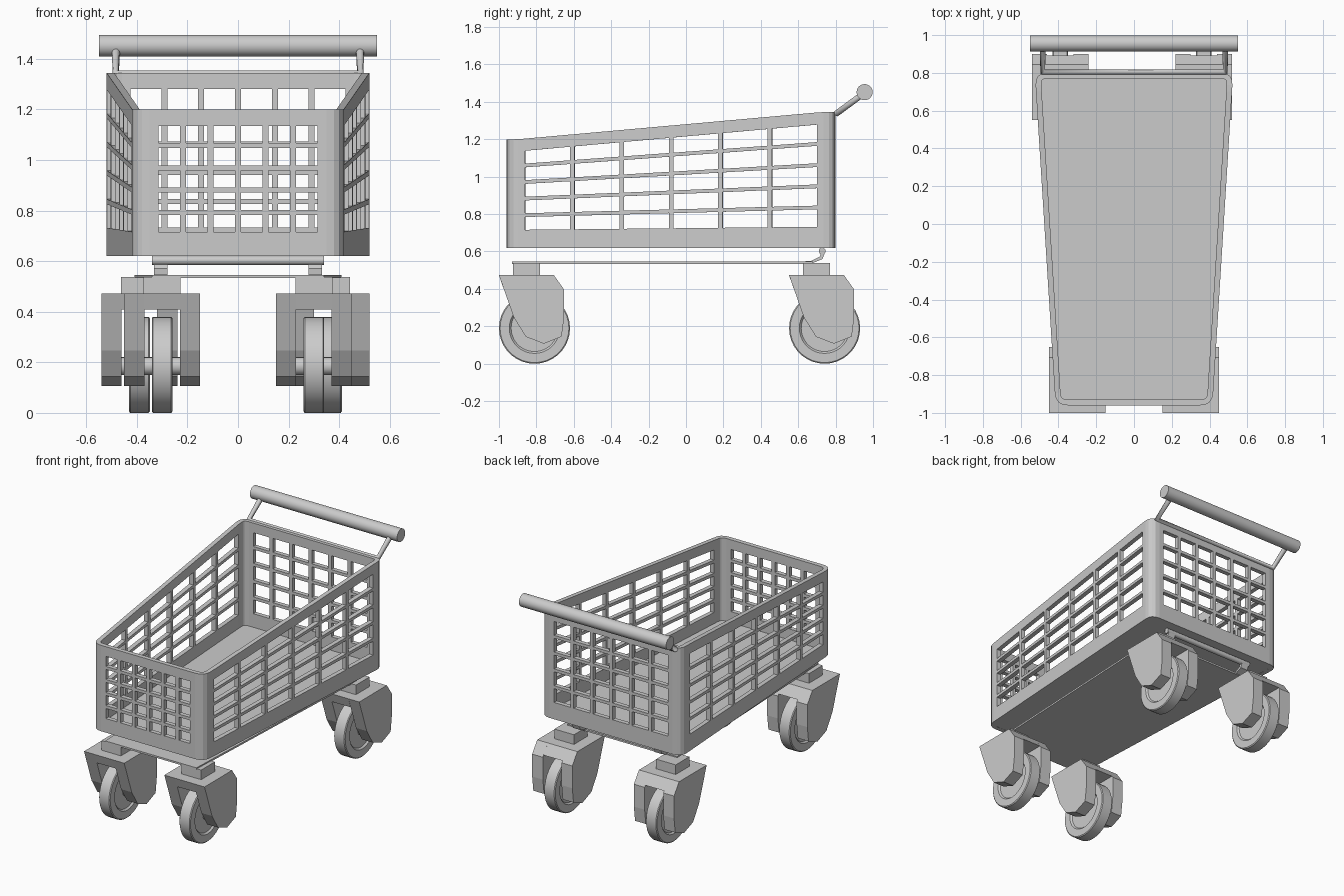
import bpy, bmesh, math
from mathutils import Vector

if "Cube" in bpy.data.objects:
    bpy.data.objects.remove(bpy.data.objects["Cube"])


def finish(name, bm, smooth=False):
    bmesh.ops.recalc_face_normals(bm, faces=bm.faces)
    me = bpy.data.meshes.new(name)
    bm.to_mesh(me)
    bm.free()
    ob = bpy.data.objects.new(name, me)
    bpy.context.collection.objects.link(ob)
    if smooth:
        bpy.ops.object.select_all(action='DESELECT')
        ob.select_set(True)
        bpy.context.view_layer.objects.active = ob
        bpy.ops.object.shade_smooth_by_angle(angle=math.radians(35))
    return ob


def prism(bm, pts, offset):
    """Closed prism: polygon of 3D points extruded by an offset."""
    off = Vector(offset)
    a = [bm.verts.new(p) for p in pts]
    b = [bm.verts.new(Vector(p) + off) for p in pts]
    bm.faces.new(a)
    bm.faces.new(b[::-1])
    for i in range(len(a)):
        j = (i + 1) % len(a)
        bm.faces.new((a[i], b[i], b[j], a[j]))


def side_prism(bm, profile, x0, x1):
    prism(bm, [(x0, y, z) for y, z in profile], (x1 - x0, 0, 0))


def box(bm, x0, x1, y0, y1, z0, z1):
    side_prism(bm, [(y0, z0), (y1, z0), (y1, z1), (y0, z1)], x0, x1)


def lathe_x(name, profile, cx, cy, cz, segs=36):
    """Revolve (x, radius) points about an axis along x."""
    bm = bmesh.new()
    rings = [[bm.verts.new((cx + x, cy + r * math.cos(2 * math.pi * i / segs),
                            cz + r * math.sin(2 * math.pi * i / segs)))
              for i in range(segs)] for x, r in profile]
    for a, b in zip(rings, rings[1:]):
        for i in range(segs):
            j = (i + 1) % segs
            bm.faces.new((a[i], a[j], b[j], b[i]))
    bm.faces.new(rings[0])
    bm.faces.new(rings[-1])
    return finish(name, bm, True)


def tube(name, pts, r):
    cu = bpy.data.curves.new(name, 'CURVE')
    cu.dimensions = '3D'
    cu.bevel_depth = r
    cu.bevel_resolution = 3
    cu.use_fill_caps = True
    sp = cu.splines.new('POLY')
    sp.points.add(len(pts) - 1)
    for p, co in zip(sp.points, pts):
        p.co = (*co, 1)
    ob = bpy.data.objects.new(name, cu)
    bpy.context.collection.objects.link(ob)


def top_z(y):
    return 1.2 + 0.145 * min(1, max(0, (y + 0.9) / 1.62))


def sill_z(y):
    return 0.715 + 0.018 * (y + 0.96) / 1.76


def split(length, n, bar):
    """Edges of n openings separated by bars."""
    w = (length - (n - 1) * bar) / n
    return [e for i in range(n) for e in (i * (w + bar), i * (w + bar) + w)]


# Basket walls: perimeter stations, with grid cells left open
corners = [Vector(p) for p in ((-0.415, -0.96), (0.415, -0.96), (0.525, 0.8), (-0.525, 0.8))]
CUT, MARGIN, ROWS, COLS, BAR = 0.065, 0.1, 5, 6, 0.024
stations, open_col = [], []
for i in range(4):
    p, q, nxt = corners[i], corners[(i + 1) % 4], corners[(i + 2) % 4]
    d, length = (q - p).normalized(), (q - p).length
    edges = [MARGIN + e for e in split(length - 2 * MARGIN, COLS, BAR)]
    stations += [p + d * t for t in [CUT] + edges + [length - CUT]]
    open_col += [False] + [k % 2 == 0 for k in range(2 * COLS - 1)] + [False, False]
    # rounded corner
    s, e = q - d * CUT, q + (nxt - q).normalized() * CUT
    for t in (0.25, 0.5, 0.75):
        stations.append(s * (1 - t) ** 2 + q * 2 * t * (1 - t) + e * t * t)
        open_col.append(False)

bm = bmesh.new()
grid = []
for s in stations:
    lo, hi = sill_z(s.y), top_z(s.y) - 0.065
    zs = [0.62] + [lo + e for e in split(hi - lo, ROWS, 0.02)] + [top_z(s.y)]
    grid.append([bm.verts.new((s.x, s.y, z)) for z in zs])
for i in range(len(grid)):
    a, b = grid[i], grid[(i + 1) % len(grid)]
    for k in range(len(a) - 1):
        if not (open_col[i] and k % 2 == 1):
            bm.faces.new((a[k], b[k], b[k + 1], a[k + 1]))
walls = finish("basket_walls", bm)
sol = walls.modifiers.new("thickness", 'SOLIDIFY')
sol.thickness, sol.offset = 0.03, -1
# make sure the thickness grows inward
if sum(f.normal.dot(Vector((f.center.x, f.center.y, 0))) for f in walls.data.polygons) < 0:
    walls.data.flip_normals()

# Basket floor
bm = bmesh.new()
prism(bm, [(s.x * 0.985, s.y * 0.99, 0.621) for s in stations], (0, 0, 0.02))
finish("basket_floor", bm)

# Lower tray with rear hooks and hanger bar
bm = bmesh.new()
prism(bm, [(-0.34, -0.93, 0.534), (0.34, -0.93, 0.534), (0.41, 0.68, 0.534), (-0.41, 0.68, 0.534)],
      (0, 0, 0.012))
finish("lower_tray", bm)
bm = bmesh.new()
for x in (-0.305, 0.305):
    side_prism(bm, [(0.64, 0.535), (0.67, 0.535), (0.73, 0.56), (0.745, 0.6),
                    (0.725, 0.6), (0.715, 0.572), (0.665, 0.548), (0.64, 0.548)], x - 0.027, x + 0.027)
finish("tray_hooks", bm)
lathe_x("hanger_bar", [(-0.34, 0.018), (0.34, 0.018)], 0, 0.728, 0.603, 16)

# Push handle: grip and bent support tube
lathe_x("handle_grip", [(-0.55, 0.043), (0.55, 0.043)], 0, 0.955, 1.452, 24)
tube("handle_support", [(-0.483, 0.95, 1.445), (-0.483, 0.805, 1.338),
                        (0.483, 0.805, 1.338), (0.483, 0.95, 1.445)], 0.017)

# Casters: stem, fork, axle and wheel
plate = [(-0.19, 0.473), (0.104, 0.473), (0.158, 0.397), (0.158, 0.246), (0.145, 0.145),
         (0.05, 0.107), (-0.046, 0.144), (-0.11, 0.246)]
bridge = [(-0.19, 0.473), (0.104, 0.473), (0.15, 0.408), (-0.168, 0.408)]
tire = [(-0.03, 0.02), (-0.03, 0.125), (-0.041, 0.135), (-0.041, 0.184), (-0.036, 0.19),
        (0.036, 0.19), (0.041, 0.184), (0.041, 0.135), (0.03, 0.125), (0.03, 0.02)]
for label, x, y in (("front_left", -0.3, -0.81), ("front_right", 0.3, -0.81),
                    ("rear_left", -0.39, 0.741), ("rear_right", 0.37, 0.741)):
    bm = bmesh.new()
    for x0, x1 in ((-0.15, -0.07), (0.07, 0.15)):
        side_prism(bm, [(y + a, z) for a, z in plate], x + x0, x + x1)
    side_prism(bm, [(y + a, z) for a, z in bridge], x - 0.07, x + 0.07)
    finish(label + "_fork", bm)
    bm = bmesh.new()
    box(bm, x - 0.073, x + 0.073, y - 0.115, y + 0.03, 0.472, 0.538)
    finish(label + "_stem", bm)
    lathe_x(label + "_wheel", tire, x, y, 0.19)
    lathe_x(label + "_axle", [(-0.08, 0.036), (0.08, 0.036)], x, y, 0.185, 16)
